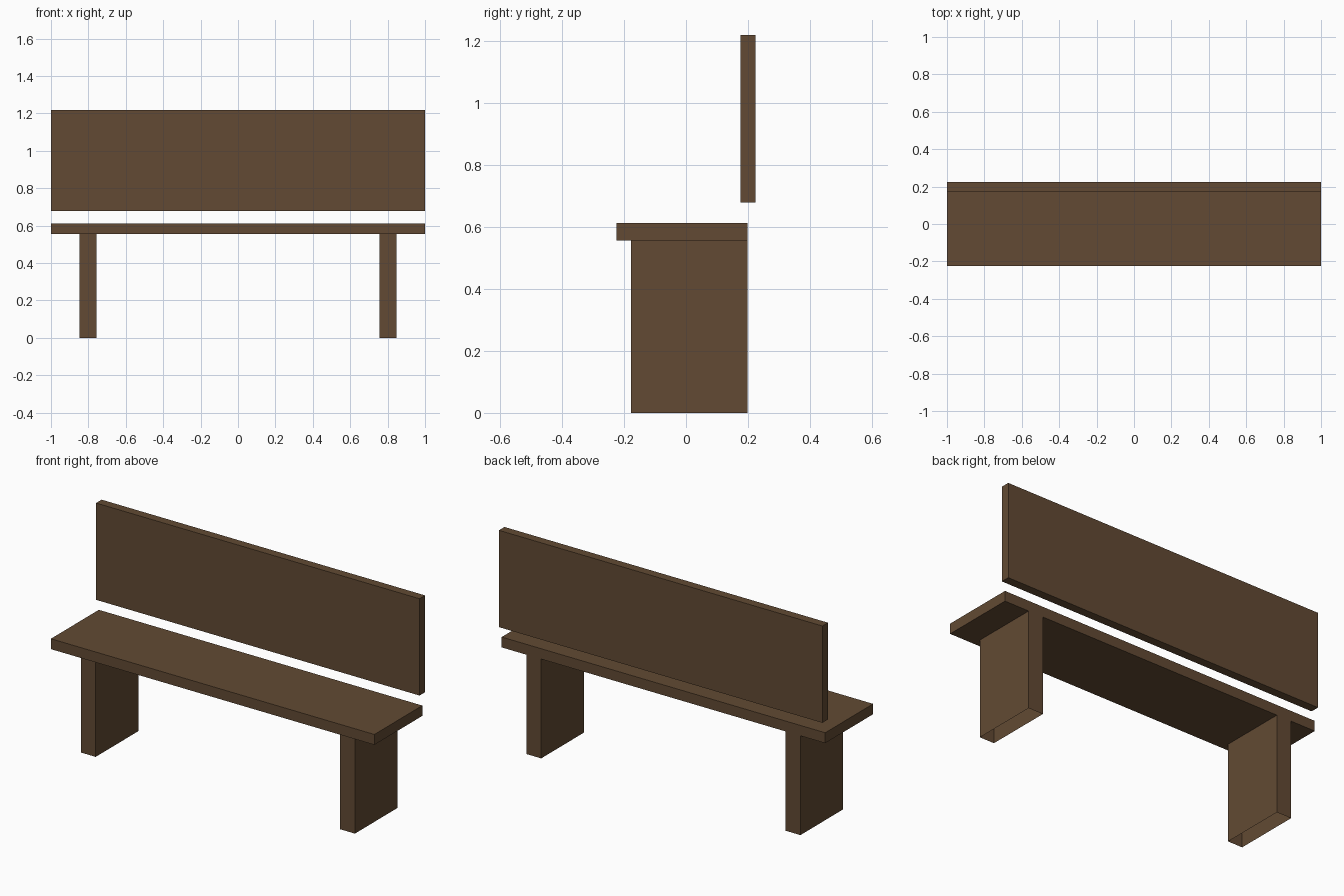
import bpy, bmesh

if "Cube" in bpy.data.objects:
    bpy.data.objects.remove(bpy.data.objects["Cube"])

wood = bpy.data.materials.new("brown wood")
wood.diffuse_color = (0.122, 0.0685, 0.0331, 1.0)
wood.use_nodes = True
wood.node_tree.nodes["Principled BSDF"].inputs["Base Color"].default_value = wood.diffuse_color


def box(name, x, y, z, open_ends=False):
    """Box from (min, max) ranges; open_ends drops the top and bottom faces."""
    bm = bmesh.new()
    bmesh.ops.create_cube(bm, size=1.0)
    for v in bm.verts:
        v.co = [(lo + hi) / 2 + c * (hi - lo) for c, (lo, hi) in zip(v.co, (x, y, z))]
    bm.normal_update()
    if open_ends:
        ends = [f for f in bm.faces if abs(f.normal.z) > 0.5]
        bmesh.ops.delete(bm, geom=ends, context='FACES_ONLY')
    mesh = bpy.data.meshes.new(name)
    bm.to_mesh(mesh)
    bm.free()
    mesh.materials.append(wood)
    obj = bpy.data.objects.new(name, mesh)
    bpy.context.collection.objects.link(obj)
    return obj


# Seat plank, flush with the legs at the back
box("seat", (-1, 1), (-0.224, 0.199), (0.555, 0.613))

# Upright backrest board floating above the seat
box("backrest", (-1, 1), (0.175, 0.224), (0.678, 1.219))

# Slab legs, hollow and open at the floor
box("left_leg", (-0.847, -0.756), (-0.177, 0.199), (0, 0.555), open_ends=True)
box("right_leg", (0.756, 0.847), (-0.177, 0.199), (0, 0.555), open_ends=True)
